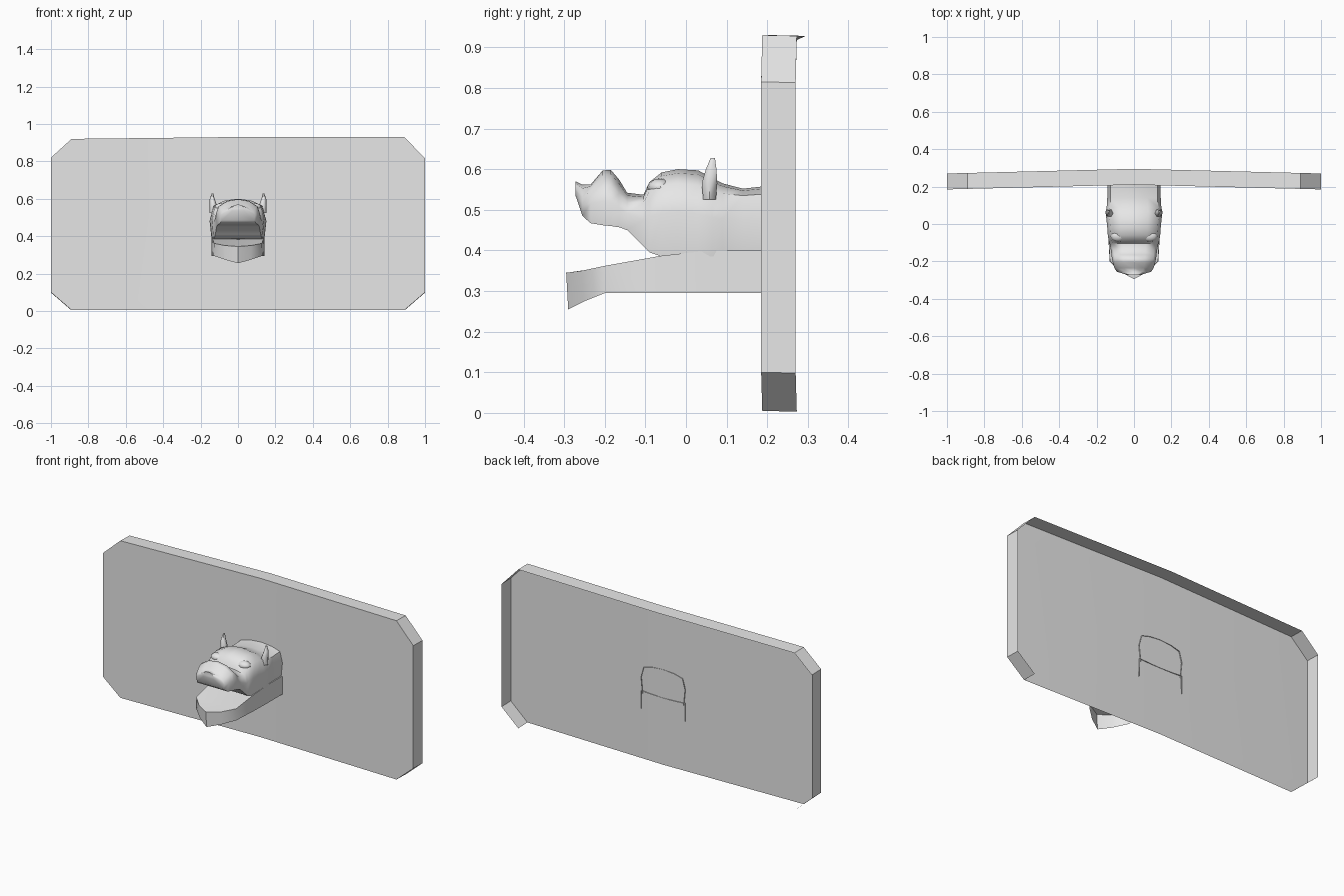
import bpy, bmesh, math
from mathutils import Vector

cube = bpy.data.objects.get("Cube")
if cube:
    bpy.data.objects.remove(cube, do_unlink=True)

# single stone colour
stone = bpy.data.materials.new("stone_grey")
stone.use_nodes = True
colour = (0.8, 0.8, 0.8, 1)
stone.diffuse_color = colour
stone.node_tree.nodes["Principled BSDF"].inputs["Base Color"].default_value = colour


def finish(name, bm, angle):
    bmesh.ops.recalc_face_normals(bm, faces=bm.faces)
    mesh = bpy.data.meshes.new(name)
    bm.to_mesh(mesh)
    bm.free()
    mesh.materials.append(stone)
    obj = bpy.data.objects.new(name, mesh)
    bpy.context.collection.objects.link(obj)
    bpy.ops.object.select_all(action='DESELECT')
    obj.select_set(True)
    bpy.context.view_layer.objects.active = obj
    bpy.ops.object.shade_smooth_by_angle(angle=math.radians(angle))
    return obj


def mirrored(half):
    """Full ring from a half ring that ends on the centre line."""
    return half + [(-x, y, z) for x, y, z in reversed(half[:-1])]


def loft(bm, rings, closed=lambda i: False):
    """Skin successive rings; closed(i) also joins the ring ends."""
    loops = [[bm.verts.new(p) for p in ring] for ring in rings]
    for i, (a, b) in enumerate(zip(loops, loops[1:])):
        n = len(a)
        for j in range(n if closed(i) else n - 1):
            k = (j + 1) % n
            bm.faces.new((a[j], a[k], b[k], b[j]))
    return loops


# wall panel: gently bowed front, rim on all sides but the underside
outline = [(0, .005), (.89, .005), (1, .1), (1, .815), (.89, .93), (0, .93),
           (-.89, .92), (-1, .82), (-1, .1), (-.89, .005)]
bm = bmesh.new()
front = [bm.verts.new((x, .21 - .025 * abs(x), z)) for x, z in outline]
back = [bm.verts.new(v.co + Vector((0, .085, -.002))) for v in front]
bm.faces.new(front[:6])
bm.faces.new(front[5:] + front[:1])
for i in range(1, 9):
    bm.faces.new((front[i], front[i + 1], back[i + 1], back[i]))
finish("wall_panel", bm, 30)

# upper head: y, underside z, half width, shoulder z, crown z
stations = [
    (-.272, .535, .035, .555, .57),
    (-.255, .485, .092, .530, .562),
    (-.235, .467, .105, .548, .562),
    (-.205, .462, .114, .560, .597),
    (-.185, .460, .118, .560, .598),
    (-.165, .457, .120, .540, .575),
    (-.145, .450, .123, .518, .542),
    (-.105, .410, .130, .518, .537),
    (-.090, .395, .135, .545, .568),
    (-.060, .385, .140, .560, .592),
    (-.020, .385, .143, .565, .600),
    (.030, .385, .148, .560, .597),
    (.065, .385, .152, .545, .578),
    (.090, .385, .146, .540, .565),
    (.140, .385, .143, .535, .552),
    (.212, .385, .142, .540, .560),
]


def head_ring(y, low, w, shoulder, crown):
    mid = low + (shoulder - low) * .6
    # brow and muzzle sweep forward at the centre line
    return mirrored([
        (w * .93, y, low), (w, y, mid), (w * .88, y, shoulder),
        (w * .5, y, shoulder + (crown - shoulder) * .72), (0, y, crown)])


bm = bmesh.new()
loops = loft(bm, [head_ring(*s) for s in stations], lambda i: i < 9)
bm.faces.new(loops[0])
finish("upper_head", bm, 55)

# lower jaw and throat, open underneath: y, half width, top z
bm = bmesh.new()
sides = [(.212, .142, .40), (.06, .142, .40), (-.06, .138, .387), (-.2, .130, .362)]
rings = [mirrored([(w, y, .295), (w * .99, y, top), (w * .5, y, top - .004),
                   (0, y, top - .006)]) for y, w, top in sides]
loops = loft(bm, rings)

# pointed chin plates
rim = loops[-1]
low_tip = bm.verts.new((0, -.29, .255))
high_tip = bm.verts.new((0, -.295, .345))
for corner, edge, inner in ((rim[0], rim[1], rim[2]), (rim[6], rim[5], rim[4])):
    s = math.copysign(1, corner.co.x)
    low = bm.verts.new((s * .068, -.252, .274))
    high = bm.verts.new((s * .072, -.256, .350))
    bm.faces.new((corner, edge, high, low))
    bm.faces.new((low, high, high_tip, low_tip))
    bm.faces.new((edge, inner, high))
    bm.faces.new((inner, rim[3], high_tip, high))
finish("lower_jaw", bm, 50)

# ears: curved upright leaves
for side, s in (("left", 1), ("right", -1)):
    bm = bmesh.new()
    rings = []
    for x, y, z, rx, ry in ((.128, .058, .525, .024, .018), (.133, .058, .565, .020, .022),
                            (.138, .062, .600, .013, .015), (.136, .066, .628, .004, .006)):
        rings.append([(s * (x + rx * math.cos(a)), y + ry * math.sin(a), z)
                      for a in (k * math.tau / 6 for k in range(6))])
    loops = loft(bm, rings, lambda i: True)
    bm.faces.new(loops[-1])
    finish(side + "_ear", bm, 60)

# heavy brow ridges over the eyes
for side, s in (("left", 1), ("right", -1)):
    bm = bmesh.new()
    bmesh.ops.create_uvsphere(bm, u_segments=12, v_segments=8, radius=1)
    for v in bm.verts:
        v.co = Vector((s * .085 + v.co.x * .04, -.065 + v.co.y * .03, .555 + v.co.z * .022))
    finish(side + "_brow", bm, 60)
